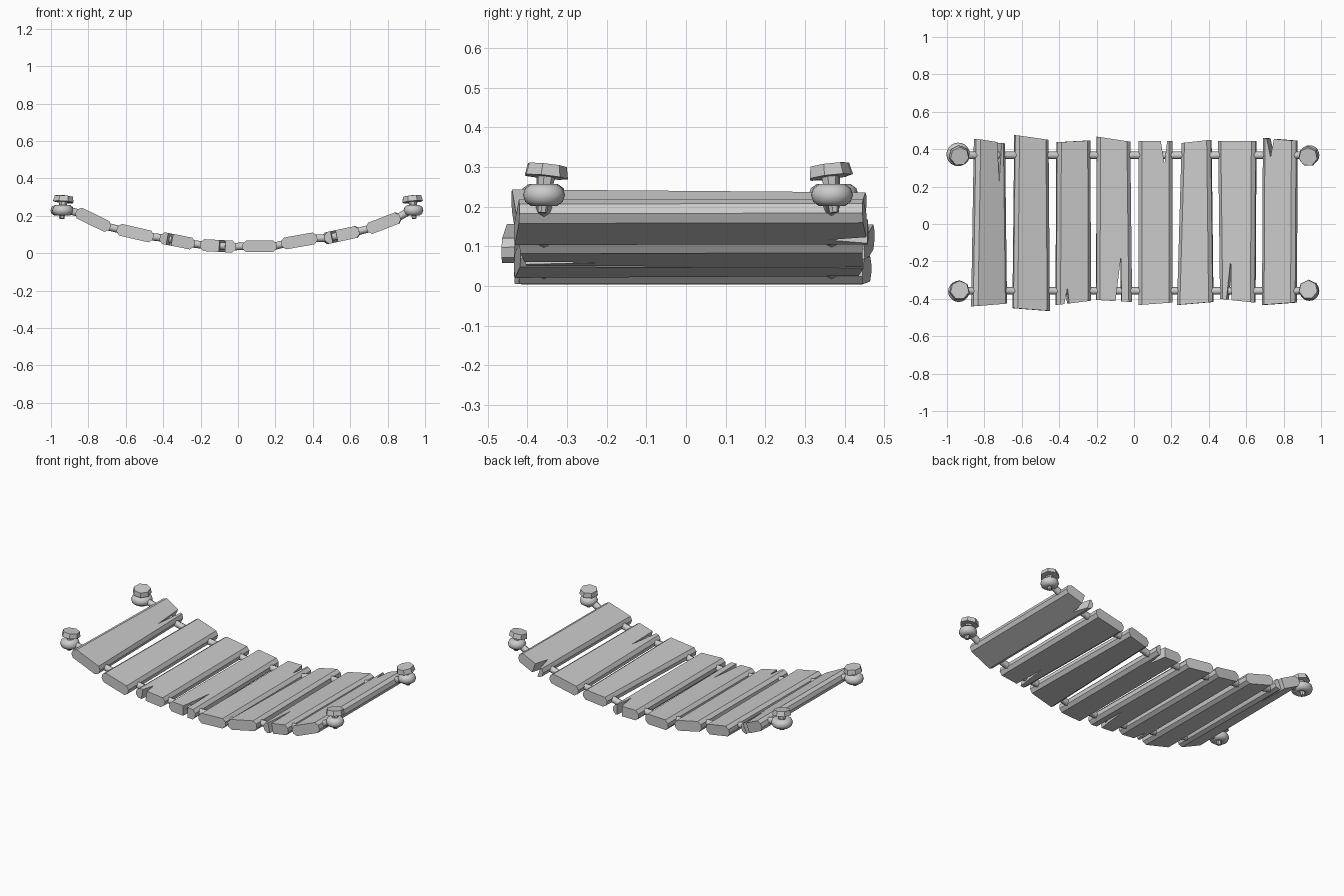
import bpy, bmesh, math
from mathutils import Matrix, Vector

if "Cube" in bpy.data.objects:
    bpy.data.objects.remove(bpy.data.objects["Cube"])

T, C = 0.064, 0.019          # plank thickness and edge chamfer


def add_object(name, bm):
    bmesh.ops.recalc_face_normals(bm, faces=bm.faces[:])
    me = bpy.data.meshes.new(name)
    bm.to_mesh(me)
    bm.free()
    ob = bpy.data.objects.new(name, me)
    bpy.context.collection.objects.link(ob)
    return ob


def loft(bm, a, b):
    """Closed prism between two rings of points."""
    va, vb = [bm.verts.new(p) for p in a], [bm.verts.new(p) for p in b]
    n = len(va)
    bm.faces.new(va)
    bm.faces.new(vb[::-1])
    for i in range(n):
        bm.faces.new((va[i], vb[i], vb[(i + 1) % n], va[(i + 1) % n]))


def plank_ring(xl, yl, xr, yr, xc, zc, tilt):
    """Chamfered cross-section, tilted about y, end cut along a slant."""
    h = T / 2
    hw = (xr - xl) / 2 / math.cos(tilt) - 0.012 * abs(math.sin(tilt))
    off = (xl + xr) / 2 - xc
    ring = [(-hw, -h + C), (-hw + C, -h), (hw - C, -h), (hw, -h + C),
            (hw, h - C), (hw - C, h), (-hw + C, h), (-hw, h - C)]
    out = []
    for u, w in ring:
        f = (u + hw) / (2 * hw)
        u += off
        out.append((xc + u * math.cos(tilt) - w * math.sin(tilt), yl + (yr - yl) * f,
                    zc + u * math.sin(tilt) + w * math.cos(tilt)))
    return out


# Planks: front end (xl, yl, xr, yr), back end, centre z, tilt, split (mouth x0, x1, tip x, tip y)
planks = [
    ((-.87, -.44, -.68, -.425), (-.855, .455, -.69, .43), .178, -26, (-.738, -.708, -.725, .225)),
    ((-.65, -.45, -.45, -.465), (-.64, .475, -.457, .45), .107, -13, None),
    ((-.42, -.433, -.23, -.41), (-.415, .437, -.233, .447), .066, -11, (-.385, -.35, -.363, -.34)),
    ((-.203, -.406, -.01, -.417), (-.2, .467, -.02, .44), .039, -3, (-.105, -.067, -.072, -.18)),
    ((.025, -.433, .205, -.42), (.025, .445, .205, .445), .037, 0, (.142, .178, .163, .32)),
    ((.23, -.433, .425, -.417), (.255, .433, .415, .45), .066, 10, None),
    ((.46, -.40, .65, -.42), (.45, .445, .655, .445), .097, 12, (.493, .527, .522, -.19)),
    ((.685, -.433, .87, -.42), (.69, .46, .875, .445), .161, 21, (.713, .755, .735, .355)),
]
rope_path = []
for i, (f, b, z, deg, split) in enumerate(planks):
    xc, a = (f[0] + f[2] + b[0] + b[2]) / 4, math.radians(deg)
    bm = bmesh.new()
    loft(bm, plank_ring(*f, xc, z, a), plank_ring(*b, xc, z, a))
    ob = add_object(f"plank_{i + 1}", bm)
    for s in (-.08, .08):
        rope_path.append((xc + s * math.cos(a), z + s * math.sin(a)))
    if split:
        # Wedge cutter for the split in the plank end
        x0, x1, tx, ty = split
        my = math.copysign(.45, ty)
        k = (.6 - abs(ty)) / (.45 - abs(ty))
        tri = [(tx, ty), (tx + (x0 - tx) * k, ty + (my - ty) * k), (tx + (x1 - tx) * k, ty + (my - ty) * k)]
        bm = bmesh.new()
        sh = .1 * math.sin(a)
        loft(bm, [(x + sh, y, z - .1) for x, y in tri], [(x - sh, y, z + .1) for x, y in tri])
        cut = add_object("split_cutter", bm)
        cut.hide_render = True
        m = ob.modifiers.new("split", 'BOOLEAN')
        m.operation, m.solver, m.object = 'DIFFERENCE', 'EXACT', cut
        bpy.context.view_layer.objects.active = ob
        ob.select_set(True)
        bpy.ops.object.modifier_apply(modifier="split")
        bpy.data.objects.remove(cut)

# Two ropes threaded through the planks
for name, y in (("front_rope", -.358), ("back_rope", .367)):
    cu = bpy.data.curves.new(name, 'CURVE')
    cu.dimensions, cu.bevel_depth, cu.bevel_resolution = '3D', .02, 2
    cu.use_fill_caps = True
    pts = [(-.935, .236)] + rope_path + [(.935, .236)]
    sp = cu.splines.new('POLY')
    sp.points.add(len(pts) - 1)
    for p, (x, z) in zip(sp.points, pts):
        p.co = (x, y, z, 1)
    sp.use_smooth = True
    bpy.context.collection.objects.link(bpy.data.objects.new(name, cu))

# Corner stakes with a rope loop around each
corners = [("back_left", -.94, .372, .034, 8, 6), ("front_left", -.937, -.36, .028, -5, 4),
           ("back_right", .938, .368, .024, 7, -6), ("front_right", .938, -.358, .024, -6, -5)]
for name, x, y, major, rx, ry in corners:
    bpy.ops.mesh.primitive_torus_add(location=(x, y, .229), major_radius=major, minor_radius=.029,
                                     major_segments=20, minor_segments=10)
    loop = bpy.context.object
    loop.name = name + "_rope_loop"
    bpy.ops.object.shade_smooth()
    bm = bmesh.new()
    bmesh.ops.create_cone(bm, cap_ends=True, segments=7, radius1=.012, radius2=.024, depth=.1,
                          matrix=Matrix.Translation((0, 0, .005)))
    bmesh.ops.create_cone(bm, cap_ends=True, segments=7, radius1=.056, radius2=.05, depth=.03,
                          matrix=Matrix.Translation((0, 0, .061)))
    bmesh.ops.transform(bm, verts=bm.verts[:], matrix=Matrix.Translation((x, y, .229))
                        @ Matrix.Rotation(math.radians(rx), 4, 'X') @ Matrix.Rotation(math.radians(ry), 4, 'Y'))
    add_object(name + "_stake", bm)
